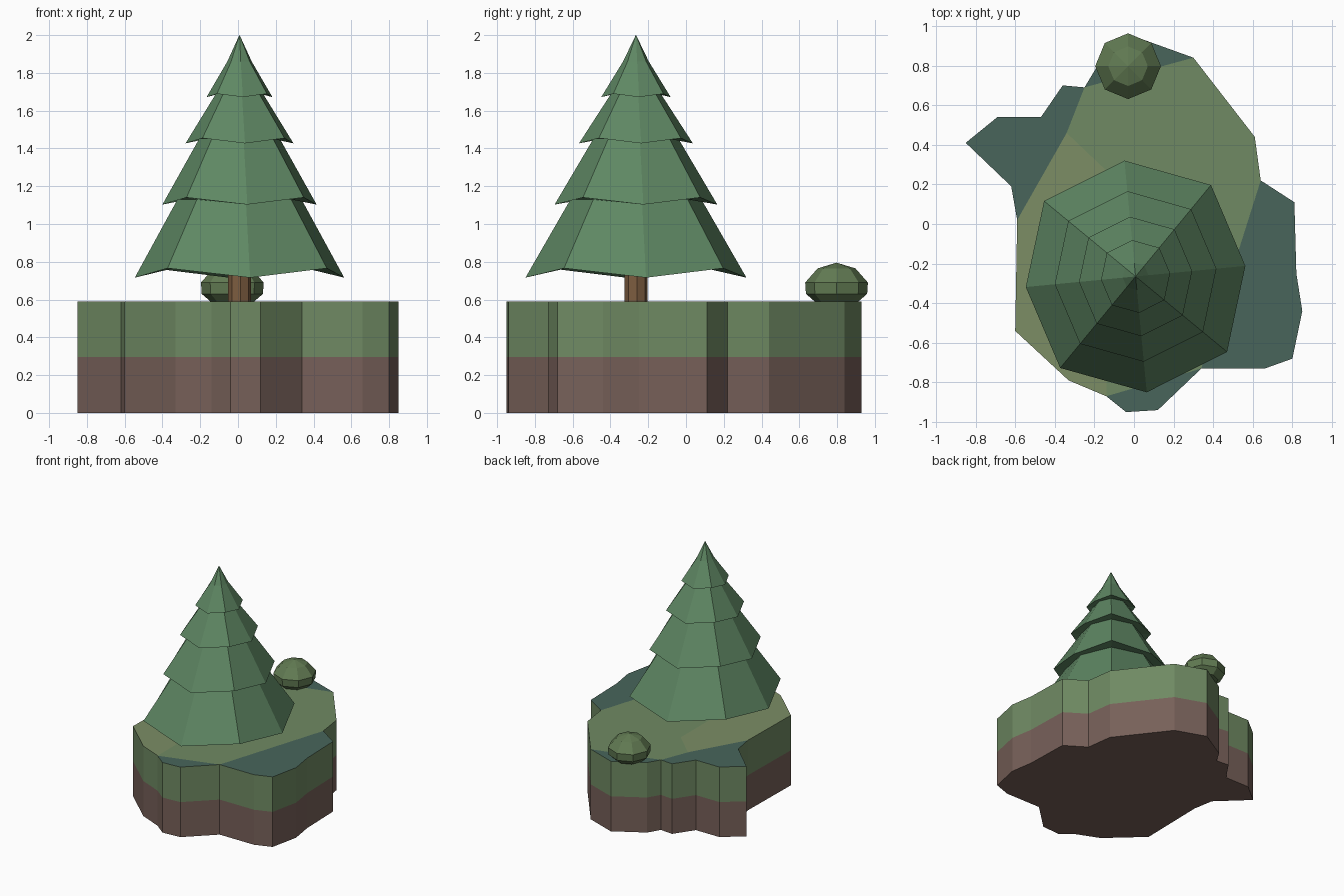
import bpy, bmesh, math

if "Cube" in bpy.data.objects:
    bpy.data.objects.remove(bpy.data.objects["Cube"])


def material(name, r, g, b):
    m = bpy.data.materials.new(name)
    m.diffuse_color = (r, g, b, 1)
    m.use_nodes = True
    m.node_tree.nodes["Principled BSDF"].inputs["Base Color"].default_value = m.diffuse_color
    return m


GRASS = material("grass", 0.16, 0.255, 0.125)
OLIVE = material("olive_grass", 0.20, 0.27, 0.13)
TEAL = material("teal_grass", 0.065, 0.13, 0.105)
SOIL = material("soil", 0.185, 0.118, 0.1)
NEEDLES = material("needles", 0.113, 0.242, 0.125)
BARK = material("bark", 0.20, 0.107, 0.05)
LEAVES = material("leaves", 0.12, 0.195, 0.085)


def finish(bm, name, mats):
    bmesh.ops.remove_doubles(bm, verts=bm.verts, dist=0.0005)
    bmesh.ops.recalc_face_normals(bm, faces=bm.faces)
    me = bpy.data.meshes.new(name)
    bm.to_mesh(me)
    bm.free()
    for m in mats:
        me.materials.append(m)
    ob = bpy.data.objects.new(name, me)
    bpy.context.collection.objects.link(ob)
    return ob


def stack(name, mat, centre, rings, sides, turn=0.0, radial=None, lift=None):
    """Faceted stack of rings (radius, z, lift factor), capped at both ends."""
    bm = bmesh.new()
    loops = []
    for r, z, k in rings:
        loop = []
        for i in range(sides):
            a = turn + i * 2 * math.pi / sides
            rr = r * (radial(i) if radial else 1)
            zz = z + (k * lift(i) if lift else 0)
            loop.append(bm.verts.new((centre[0] + rr * math.cos(a),
                                      centre[1] + rr * math.sin(a), zz)))
        loops.append(loop)
    for a, b in zip(loops, loops[1:]):
        for i in range(sides):
            j = (i + 1) % sides
            bm.faces.new((a[i], a[j], b[j], b[i]))
    bm.faces.new(loops[0][::-1])
    bm.faces.new(loops[-1])
    return finish(bm, name, [mat])


# Island: irregular coast, soil layer below grass layer, flat patched top
coast = [(0.82, -0.25), (0.85, -0.44), (0.80, -0.68), (0.66, -0.73), (0.34, -0.73),
         (0.12, -0.94), (-0.04, -0.95), (-0.14, -0.87), (-0.33, -0.79), (-0.60, -0.54),
         (-0.59, 0.02), (-0.62, 0.19), (-0.85, 0.41), (-0.69, 0.54), (-0.47, 0.54),
         (-0.36, 0.70), (-0.25, 0.69), (-0.19, 0.79), (0.05, 0.93), (0.30, 0.84),
         (0.61, 0.44), (0.64, 0.22), (0.81, 0.11)]
inner = (-0.34, 0.46)
fold = (-0.14, 0.27)
n = len(coast)
bm = bmesh.new()
levels = [[bm.verts.new((x, y, z)) for x, y in coast] for z in (0, 0.295, 0.59)]
for mat_index, (low, high) in enumerate(zip(levels, levels[1:])):
    for i in range(n):
        j = (i + 1) % n
        bm.faces.new((low[i], low[j], high[j], high[i])).material_index = mat_index
bm.faces.new(levels[0])
top = levels[2]
vi = bm.verts.new((*inner, 0.59))
vf = bm.verts.new((*fold, 0.59))
patches = [
    (2, [top[i] for i in (21, 22, 0, 1, 2, 3, 4)]),
    (2, [top[i] for i in (4, 5, 6, 7)]),
    (2, [top[i] for i in range(10, 17)] + [vi]),
    (2, [top[i] for i in (16, 17, 18, 19)]),
    (3, [top[i] for i in (7, 8, 9, 10)] + [vi, vf]),
    (1, [vf, vi] + [top[i] for i in (16, 19, 20, 21, 4, 7)]),
]
for mat_index, verts in patches:
    bm.faces.new(verts).material_index = mat_index
finish(bm, "island", [SOIL, GRASS, TEAL, OLIVE])

# Tree: trunk and four drooping tiers with alternating low and high corners
tree = (0.008, -0.265)
turn = math.radians(5.5)
stack("trunk", BARK, tree, [(0.062, 0.58, 0), (0.06, 0.85, 0)], 8, turn)

tiers = [(0.557, 0.716, 0.33, 1.13, 1.0),
         (0.41, 1.103, 0.215, 1.45, 0.75),
         (0.287, 1.427, 0.125, 1.69, 0.55),
         (0.175, 1.672, 0.065, 1.86, 0.35)]
rings = [(0.05, 0.84, 0)]
for rim_r, rim_z, neck_r, neck_z, droop in tiers:
    rings += [(rim_r, rim_z, droop), (neck_r, neck_z, 0)]
rings.append((0.0008, 2.0, 0))
stack("tree_foliage", NEEDLES, tree, rings, 8, turn,
      radial=lambda i: (1.0, 1.075, 1.055, 1.075)[i % 4],
      lift=lambda i: 0.05 * (i % 2))

# Bush: low faceted dome at the back
stack("bush", LEAVES, (-0.03, 0.797),
      [(0.11, 0.585, 0), (0.162, 0.63, 0), (0.166, 0.69, 0),
       (0.10, 0.765, 0), (0.001, 0.795, 0)], 8)
